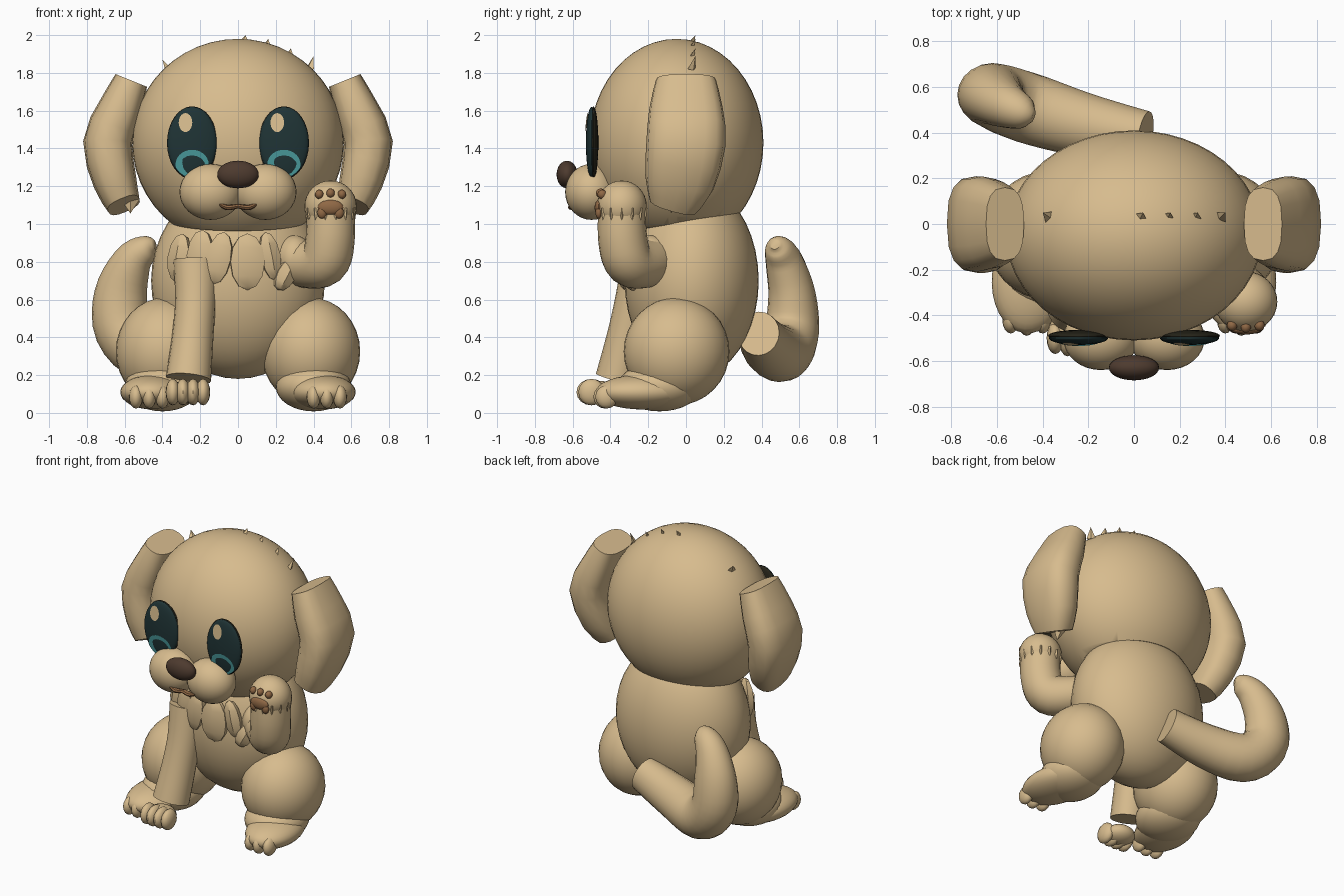
import bpy, bmesh, math
from mathutils import Vector, Matrix

cube = bpy.data.objects.get("Cube")
if cube:
    bpy.data.objects.remove(cube, do_unlink=True)


def material(name, rgb):
    m = bpy.data.materials.new(name)
    m.use_nodes = True
    m.diffuse_color = (*rgb, 1)
    m.node_tree.nodes["Principled BSDF"].inputs["Base Color"].default_value = (*rgb, 1)
    return m


FUR = material("tan fur", (0.68, 0.5, 0.27))
DARK = material("dark teal", (0.014, 0.034, 0.036))
RIM = material("black brown", (0.02, 0.018, 0.01))
CYAN = material("cyan", (0.075, 0.36, 0.37))
NOSE = material("nose brown", (0.075, 0.043, 0.028))
PAD = material("pad brown", (0.28, 0.14, 0.06))


def finish(name, bm, mat, angle=40):
    bmesh.ops.recalc_face_normals(bm, faces=bm.faces)
    mesh = bpy.data.meshes.new(name)
    bm.to_mesh(mesh)
    bm.free()
    mesh.materials.append(mat)
    ob = bpy.data.objects.new(name, mesh)
    bpy.context.scene.collection.objects.link(ob)
    bpy.ops.object.select_all(action='DESELECT')
    ob.select_set(True)
    bpy.context.view_layer.objects.active = ob
    bpy.ops.object.shade_smooth_by_angle(angle=math.radians(angle))
    return ob


def ball(name, centre, radii, mat=FUR, turn=0, seg=32, cut=None):
    """Ellipsoid, optionally turned about z or trimmed below a plane."""
    bm = bmesh.new()
    bmesh.ops.create_uvsphere(bm, u_segments=seg, v_segments=seg // 2, radius=1)
    bm.transform(Matrix.Translation(centre) @ Matrix.Rotation(turn, 4, 'Z')
                 @ Matrix.Diagonal((*radii, 1)))
    if cut:
        geom = bm.verts[:] + bm.edges[:] + bm.faces[:]
        bmesh.ops.bisect_plane(bm, geom=geom, plane_co=cut[0], plane_no=cut[1],
                               clear_inner=True)
        bmesh.ops.holes_fill(bm, edges=[e for e in bm.edges if e.is_boundary])
    return finish(name, bm, mat)


def tube(name, path, mat=FUR, steps=4, sides=20, power=1.0, side=1):
    """Loft along a smooth path of (x, y, z, thickness, depth) stations."""
    keys = [Vector((p[0] * side, *p[1:])) for p in path]
    rows = []
    for i in range(len(keys) - 1):
        a, b = keys[i], keys[i + 1]
        before, after = keys[max(i - 1, 0)], keys[min(i + 2, len(keys) - 1)]
        for k in range(steps):
            t = k / steps
            m0, m1 = (b - before) / 2, (after - a) / 2
            rows.append(a * (2 * t**3 - 3 * t**2 + 1) + m0 * (t**3 - 2 * t**2 + t)
                        + b * (3 * t**2 - 2 * t**3) + m1 * (t**3 - t**2))
    rows.append(keys[-1])
    bm = bmesh.new()
    rings = []
    for i, row in enumerate(rows):
        tangent = Vector((rows[min(i + 1, len(rows) - 1)] - rows[max(i - 1, 0)])[:3])
        u = tangent.cross(Vector((0, 1, 0))).normalized()
        v = u.cross(tangent).normalized()
        ring = []
        for k in range(sides):
            c, s = math.cos(math.tau * k / sides), math.sin(math.tau * k / sides)
            c = math.copysign(abs(c) ** power, c)
            s = math.copysign(abs(s) ** power, s)
            ring.append(bm.verts.new(Vector(row[:3]) + u * c * row[3] + v * s * row[4]))
        rings.append(ring)
    for r0, r1 in zip(rings, rings[1:]):
        for k in range(sides):
            n = (k + 1) % sides
            bm.faces.new((r0[k], r0[n], r1[n], r1[k]))
    bm.faces.new(rings[0])
    bm.faces.new(rings[-1])
    return finish(name, bm, mat)


def spike(name, base, tip, width, thin=1.0):
    """Four-sided tuft of fur."""
    base, tip = Vector(base), Vector(tip)
    bm = bmesh.new()
    bmesh.ops.create_cone(bm, cap_ends=True, segments=4, radius1=width, radius2=0,
                          depth=(tip - base).length)
    turn = (tip - base).to_track_quat('Z', 'Y').to_matrix().to_4x4()
    bm.transform(Matrix.Translation((base + tip) / 2) @ turn @ Matrix.Diagonal((1, thin, 1, 1)))
    return finish(name, bm, FUR, 20)


def leaf(name, x, z, half_w, half_h, tilt=0):
    """Flat pointed chest tuft lying on the front of the body."""
    y = 0.03 - 0.355 * math.sqrt(1 - (x / 0.46) ** 2 - ((z - 0.7) / 0.52) ** 2)
    bm = bmesh.new()
    bmesh.ops.create_uvsphere(bm, u_segments=6, v_segments=6, radius=1)
    bm.transform(Matrix.Translation((x, y - 0.01, z)) @ Matrix.Rotation(x * 1.6, 4, 'Z')
                 @ Matrix.Rotation(tilt, 4, 'Y') @ Matrix.Diagonal((half_w, 0.04, half_h, 1)))
    return finish(name, bm, FUR, 35)


EYE = (0.13, 0.03, 0.19)


def eye_plate(name, eye_x, dx, dz, rx, rz, mat):
    """Thin painted patch following the front of an eye."""
    bm = bmesh.new()
    bmesh.ops.create_circle(bm, cap_ends=True, segments=28, radius=1)
    bmesh.ops.inset_region(bm, faces=bm.faces[:], thickness=0.4)
    for v in bm.verts:
        p, q = (dx + v.co.x * rx) / EYE[0], (dz + v.co.y * rz) / EYE[2]
        grow = min(1, 0.97 / max(math.hypot(p, q), 0.01))
        p, q = p * grow, q * grow
        bulge = EYE[1] * math.sqrt(1 - p * p - q * q)
        v.co = (eye_x + p * EYE[0], -0.505 - bulge, 1.43 + q * EYE[2])
    return finish(name, bm, mat, 60)


# Head and body
ball("head", (0, -0.05, 1.43), (0.56, 0.46, 0.55), seg=48,
     cut=((0, 0, 1.012), (0, -0.167, 1)))
ball("body", (0, 0.03, 0.7), (0.46, 0.355, 0.52), seg=40)

# Face
ball("nose", (0, -0.63, 1.262), (0.11, 0.055, 0.073), NOSE)
for s, label in ((-1, "right"), (1, "left")):
    x = s * 0.243
    ball(label + "_muzzle", (s * 0.145, -0.5, 1.17), (0.165, 0.14, 0.148))
    ball(label + "_eye_rim", (x, -0.49, 1.43), (0.133, 0.026, 0.193), RIM)
    ball(label + "_eye", (x, -0.5, 1.43), EYE, DARK)
    eye_plate(label + "_iris", x, 0, -0.115, 0.088, 0.078, CYAN)
    eye_plate(label + "_eye_shine", x, -0.035, 0.107, 0.036, 0.05, FUR)
    tube(label + "_mouth", [(0, -0.6, 1.095, 0.012, 0.02), (0.06, -0.605, 1.088, 0.014, 0.02),
                            (0.118, -0.6, 1.118, 0.006, 0.012)], PAD, side=s, sides=8)

    # Ears
    tube(label + "_ear", [(0.565, 0, 1.76, 0.09, 0.16), (0.625, 0, 1.61, 0.115, 0.195),
                          (0.69, 0, 1.43, 0.13, 0.21), (0.65, -0.035, 1.22, 0.115, 0.185),
                          (0.605, -0.07, 1.1, 0.09, 0.13)],
         steps=2, sides=16, power=0.75, side=s)
    spike(label + "_ear_tuft", (s * 0.57, -0.06, 1.13), (s * 0.57, -0.08, 1.055), 0.05, 0.6)

    # Hind legs
    ball(label + "_thigh", (s * 0.385, -0.05, 0.325), (0.262, 0.28, 0.285))
    ball(label + "_sole", (s * 0.4, -0.14, 0.14), (0.2, 0.22, 0.132))
    ball(label + "_foot", (s * 0.45, -0.23, 0.11), (0.172, 0.25, 0.092), turn=s * 0.12)
    for k in (-1, 0, 1):
        ball(label + "_hind_toe", (s * 0.47 + k * 0.07, -0.43 + abs(k) * 0.01, 0.085),
             (0.037, 0.06, 0.062), seg=16)

# Standing front leg and paw
tube("standing_leg", [(-0.225, -0.24, 0.81, 0.118, 0.1), (-0.225, -0.27, 0.6, 0.108, 0.105),
                      (-0.24, -0.31, 0.4, 0.11, 0.11), (-0.262, -0.365, 0.18, 0.12, 0.115)])
ball("standing_paw", (-0.27, -0.46, 0.11), (0.1, 0.09, 0.06), seg=24)
for k, x in enumerate((-0.345, -0.292, -0.238, -0.185)):
    ball("front_toe", (x, -0.5, 0.11), (0.038, 0.08 - 0.01 * (k % 3 == 0), 0.07), seg=16)

# Raised arm with padded hand
tube("raised_arm", [(0.22, -0.13, 0.83, 0.12, 0.12), (0.34, -0.2, 0.79, 0.125, 0.125),
                    (0.455, -0.3, 0.8, 0.13, 0.13), (0.488, -0.335, 0.92, 0.13, 0.13),
                    (0.49, -0.34, 1.1, 0.125, 0.125)], steps=5)
ball("raised_shoulder", (0.3, -0.19, 0.815), (0.1, 0.12, 0.125))
ball("raised_hand", (0.49, -0.34, 1.095), (0.138, 0.132, 0.135))
for k in range(14):
    a = math.tau * k / 14
    dx, dy = math.cos(a), math.sin(a)
    spike("wrist_fringe", (0.49 + dx * 0.115, -0.34 + dy * 0.115, 1.08),
          (0.49 + dx * 0.13, -0.34 + dy * 0.13, 1.02), 0.025)
for k in (-1, 0, 1):
    ball("toe_pad", (0.49 + k * 0.06, -0.452 + abs(k) * 0.008, 1.163 - abs(k) * 0.006),
         (0.023, 0.025, 0.025), PAD, seg=14)
ball("palm_pad", (0.49, -0.462, 1.088), (0.068, 0.022, 0.04), PAD, seg=20)
for k in (-1, 1):
    ball("palm_pad_lobe", (0.49 + k * 0.045, -0.462, 1.06), (0.026, 0.018, 0.032), PAD, seg=14)

# Tail curling up to the side
tube("tail", [(0.05, 0.385, 0.42, 0.12, 0.11), (-0.22, 0.435, 0.35, 0.14, 0.14),
              (-0.47, 0.51, 0.32, 0.155, 0.155), (-0.61, 0.56, 0.44, 0.15, 0.145),
              (-0.62, 0.56, 0.63, 0.14, 0.125), (-0.56, 0.52, 0.8, 0.105, 0.1),
              (-0.48, 0.485, 0.875, 0.07, 0.07), (-0.44, 0.47, 0.89, 0.025, 0.025)])

# Chest tufts
for x, z, w, h, tilt in ((-0.31, 0.82, 0.07, 0.13, 0.15), (-0.2, 0.83, 0.08, 0.14, 0.1),
                         (-0.1, 0.82, 0.075, 0.14, 0.2), (0.05, 0.8, 0.105, 0.15, 0),
                         (0.17, 0.83, 0.06, 0.13, -0.2), (0.25, 0.73, 0.06, 0.09, 0.5)):
    leaf("chest_tuft", x, z, w, h, tilt)

# Little tufts on top of the head
for x, z, lean, h in ((-0.37, 1.82, -0.03, 0.05), (0.03, 1.96, 0.01, 0.04), (0.15, 1.93, 0.01, 0.05),
                      (0.27, 1.88, 0.01, 0.05), (0.38, 1.82, 0.02, 0.07)):
    spike("head_tuft", (x, 0.03, z), (x + lean, 0.05, z + h), 0.03, 0.5)
